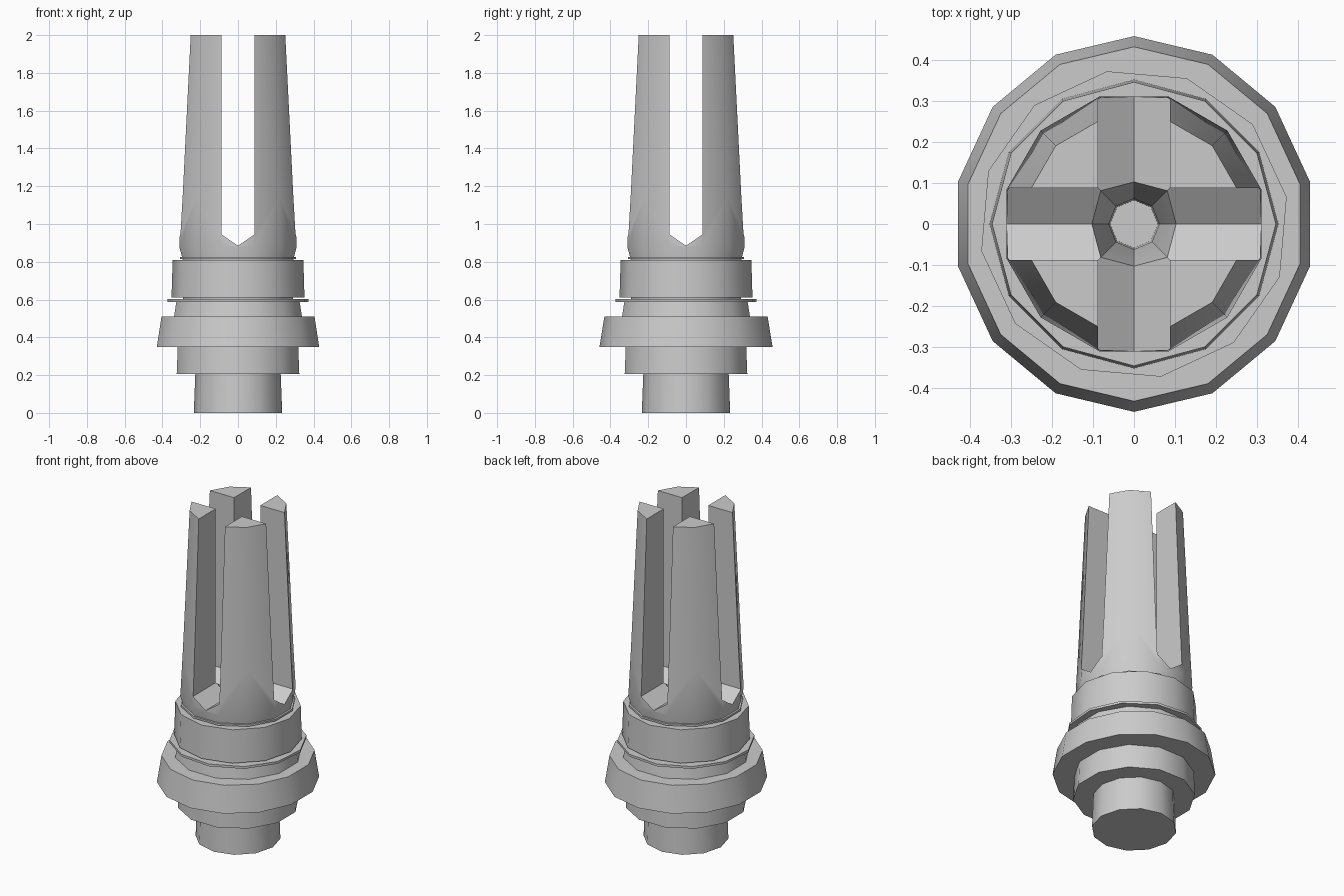
import bpy, bmesh, math

if "Cube" in bpy.data.objects:
    bpy.data.objects.remove(bpy.data.objects["Cube"])


def link(name, bm):
    bmesh.ops.recalc_face_normals(bm, faces=bm.faces)
    me = bpy.data.meshes.new(name)
    bm.to_mesh(me)
    bm.free()
    ob = bpy.data.objects.new(name, me)
    bpy.context.collection.objects.link(ob)
    return ob


def smooth(ob):
    bpy.ops.object.select_all(action='DESELECT')
    ob.select_set(True)
    bpy.context.view_layer.objects.active = ob
    bpy.ops.object.shade_smooth_by_angle(angle=math.radians(32))


def lathe(name, profile, sides, offset=0.0, ring=False, xs=1.0):
    """Revolve (radius, z) points; ring=True closes the profile into a tube."""
    bm = bmesh.new()
    loops = []
    for r, z in profile:
        loops.append([bm.verts.new((xs * r * math.cos(math.radians(offset) + 2 * math.pi * i / sides),
                                    r * math.sin(math.radians(offset) + 2 * math.pi * i / sides), z))
                      for i in range(sides)])
    pairs = list(zip(loops, loops[1:]))
    if ring:
        pairs.append((loops[-1], loops[0]))
    else:
        bm.faces.new(loops[0])
        bm.faces.new(loops[-1])
    for a, b in pairs:
        for i in range(sides):
            j = (i + 1) % sides
            bm.faces.new((a[i], a[j], b[j], b[i]))
    return link(name, bm)


def tube(name, r0, r1, z0, z1, inner, sides, offset=0.0, xs=1.0):
    ob = lathe(name, [(inner, z0), (r0, z0), (r1, z1), (inner, z1)], sides, offset, True, xs)
    smooth(ob)
    return ob


def slot_cutter(name, along_x):
    """Slot prism with a shallow V floor."""
    section = [(-.088, 2.2), (-.088, .945), (0, .885), (.088, .945), (.088, 2.2)]
    bm = bmesh.new()
    ends = [[bm.verts.new((e, w, z) if along_x else (w, e, z)) for w, z in section] for e in (-.6, .6)]
    for end in ends:
        bm.faces.new(end)
    for i in range(5):
        j = (i + 1) % 5
        bm.faces.new((ends[0][i], ends[0][j], ends[1][j], ends[1][i]))
    return link(name, bm)


# Four-pronged body with its hidden core
body = lathe("pronged_body", [(.28, .3), (.30, .4), (.305, .82), (.322, .88), (.308, 1.15), (.27, 2.0)], 12, 15)

# Cross slots and tapered bore
cutters = [slot_cutter("slot_cutter_x", True), slot_cutter("slot_cutter_y", False),
           lathe("bore_cutter", [(.058, .42), (.062, .7), (.118, .955)], 8)]
bpy.context.view_layer.objects.active = body
for c in cutters:
    c.hide_render = True
    m = body.modifiers.new("cut", 'BOOLEAN')
    m.operation = 'DIFFERENCE'
    m.solver = 'EXACT'
    m.object = c
    bpy.ops.object.modifier_apply(modifier=m.name)
for c in cutters:
    bpy.data.objects.remove(c, do_unlink=True)
smooth(body)

# Collars, washers and flange, top to bottom
tube("upper_washer", .318, .318, .815, .826, .28, 12, 15)
tube("upper_collar", .352, .346, .61, .81, .27, 12, 0)
tube("thin_washer", .378, .378, .588, .602, .27, 12, 10)
tube("lower_collar", .352, .338, .50, .588, .27, 12, 15)
tube("flange", .458, .432, .35, .51, .26, 14, 90, .962)

# Faceted nut and base plug
nut = lathe("nut", [(.336, .205), (.33, .355)], 12, 15)
smooth(nut)
base = lathe("base_plug", [(.234, 0), (.226, .21)], 12, 0)
smooth(base)
